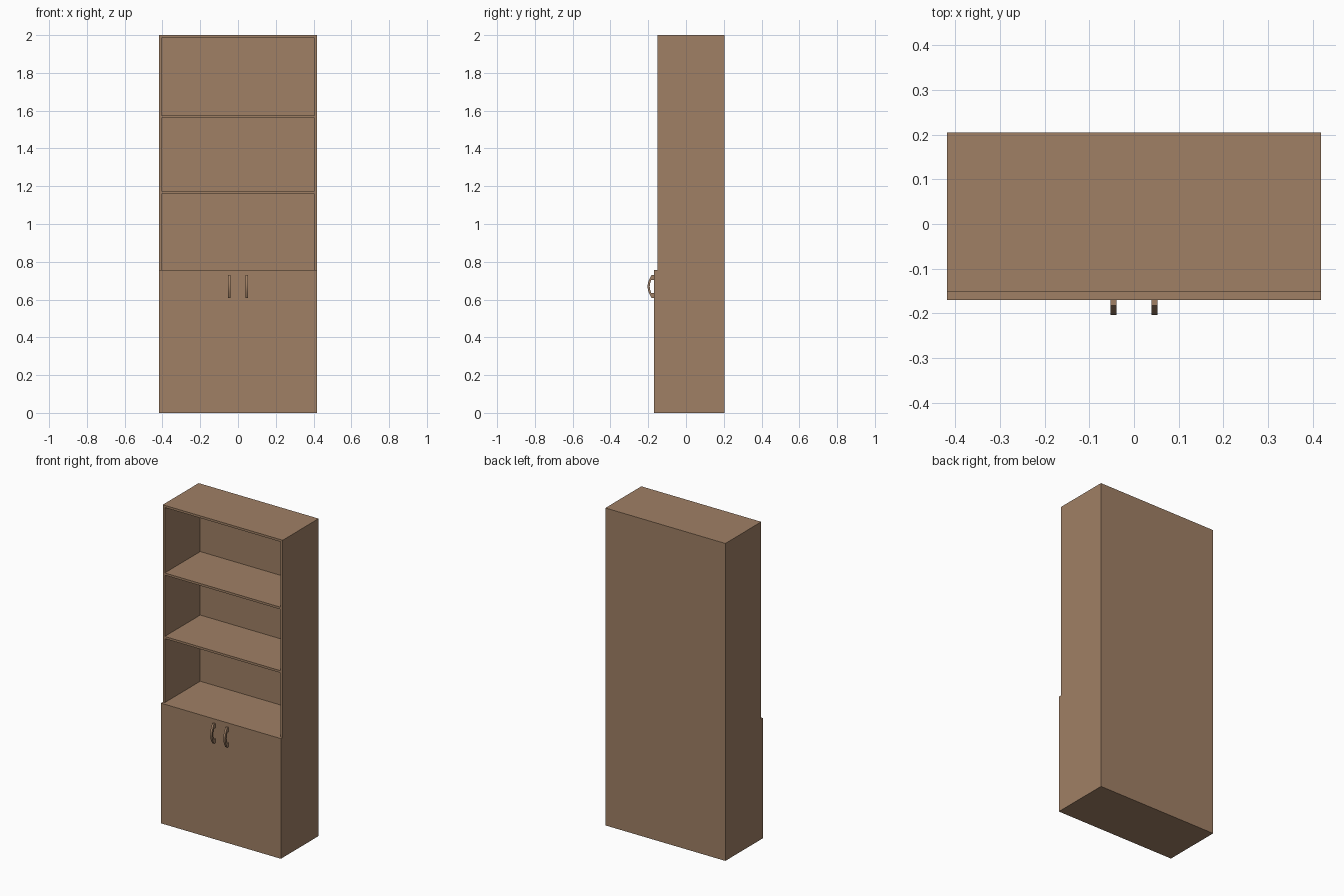
import bpy, bmesh, math

if "Cube" in bpy.data.objects:
    bpy.data.objects.remove(bpy.data.objects["Cube"])

wood = bpy.data.materials.new("brown_wood")
wood.diffuse_color = (0.35, 0.215, 0.13, 1)
wood.use_nodes = True
wood.node_tree.nodes["Principled BSDF"].inputs["Base Color"].default_value = wood.diffuse_color

W, BACK, FRONT, DOOR = 0.418, 0.205, -0.152, -0.170
T = 0.014          # board thickness
DOOR_TOP = 0.757


def finish(name, bm):
    bmesh.ops.recalc_face_normals(bm, faces=bm.faces)
    me = bpy.data.meshes.new(name)
    bm.to_mesh(me)
    bm.free()
    me.materials.append(wood)
    ob = bpy.data.objects.new(name, me)
    bpy.context.collection.objects.link(ob)
    return ob


def box(name, x0, x1, y0, y1, z0, z1):
    bm = bmesh.new()
    bmesh.ops.create_cube(bm, size=1)
    for v in bm.verts:
        v.co = (x1 if v.co.x > 0 else x0,
                y1 if v.co.y > 0 else y0,
                z1 if v.co.z > 0 else z0)
    return finish(name, bm)


def extrude_profile(name, pts, x0, x1):
    bm = bmesh.new()
    face = bm.faces.new([bm.verts.new((x0, y, z)) for y, z in pts])
    new = bmesh.ops.extrude_face_region(bm, geom=[face])["geom"]
    for v in new:
        if isinstance(v, bmesh.types.BMVert):
            v.co.x = x1
    return finish(name, bm)


# Carcass
inner_back = BACK - 0.004
box("back_panel", -W, W, inner_back, BACK, 0, 2)
for side, s in (("left", -1), ("right", 1)):
    xs = sorted((s * W, s * (W - T)))
    box(side + "_side", *xs, FRONT, inner_back, 0, 2)
xi = W - T
for name, top in (("bottom_board", T), ("cabinet_top", DOOR_TOP),
                  ("lower_shelf", 1.174), ("upper_shelf", 1.574), ("top_board", 2.0)):
    box(name, -xi, xi, FRONT, inner_back, top - T, top)

# Handle side profile: curved bar with a foot at each end
zc, n = 0.669, 12


def arc(y_end, bulge, half):
    return [(y_end - bulge * math.cos(math.pi / 2 * t), zc + half * t)
            for t in (1 - 2 * i / n for i in range(n + 1))]


profile = ([(DOOR, zc + 0.062)] + arc(-0.182, 0.0215, 0.062) + [(DOOR, zc - 0.062)]
           + [(DOOR, zc - 0.034)] + arc(-0.184, 0.008, 0.034)[::-1] + [(DOOR, zc + 0.034)])

# Doors and handles
for side, s in (("left", -1), ("right", 1)):
    xs = sorted((0, s * W))
    box(side + "_door", *xs, DOOR, FRONT, 0, DOOR_TOP)
    extrude_profile(side + "_handle", profile, s * 0.046 - 0.0065, s * 0.046 + 0.0065)
